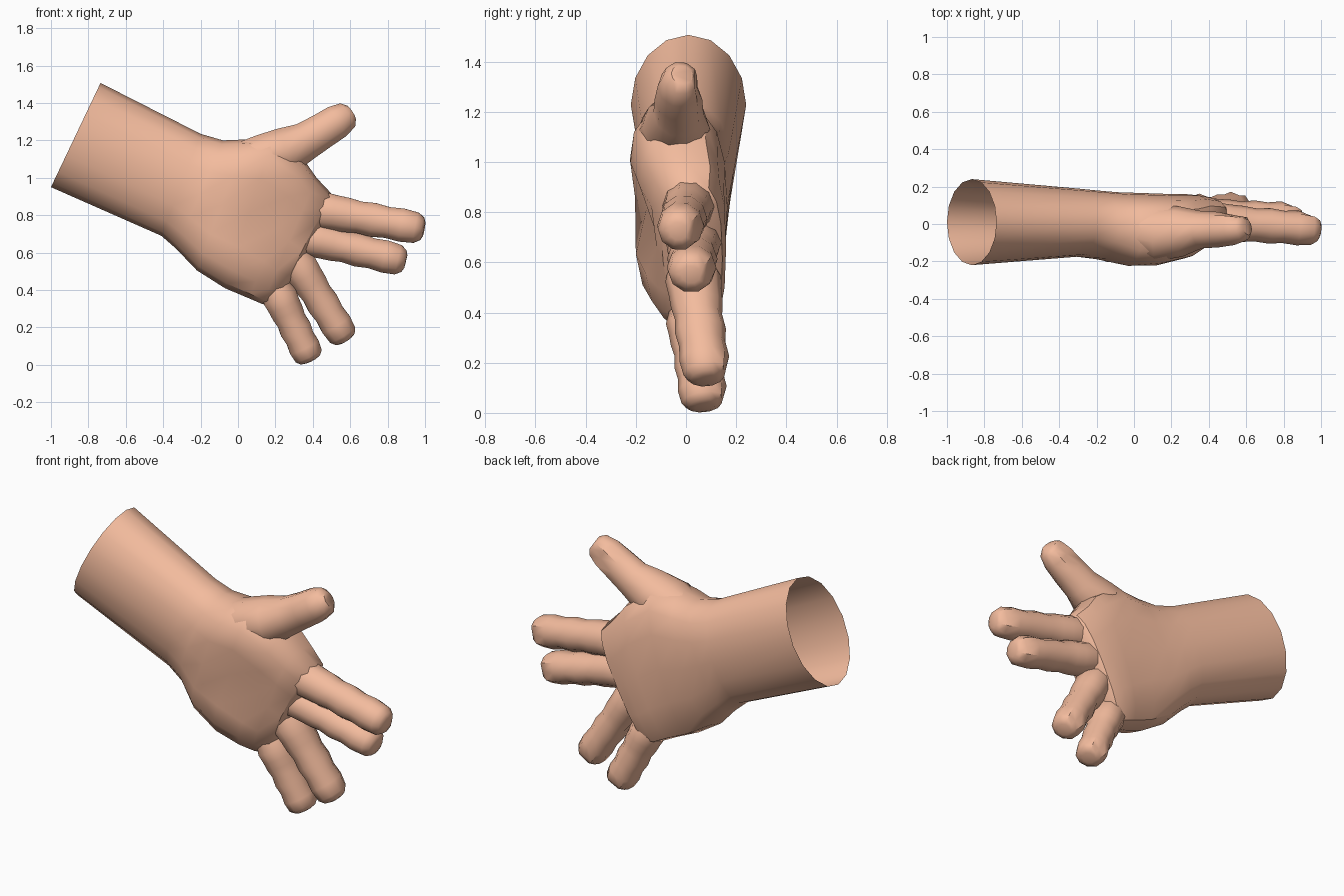
import bpy, bmesh
from math import sin, cos, pi, copysign
from mathutils import Vector

if "Cube" in bpy.data.objects:
    bpy.data.objects.remove(bpy.data.objects["Cube"])

skin = bpy.data.materials.new("skin")
skin.diffuse_color = (0.90, 0.50, 0.34, 1)
skin.use_nodes = True
skin.node_tree.nodes["Principled BSDF"].inputs["Base Color"].default_value = skin.diffuse_color


def loft(name, rings, cap_start=False):
    """Skin a list of equal-sized rings; the far end is always closed."""
    bm = bmesh.new()
    vs = [[bm.verts.new(p) for p in r] for r in rings]
    n = len(vs[0])
    for a, b in zip(vs, vs[1:]):
        for i in range(n):
            j = (i + 1) % n
            bm.faces.new((a[i], a[j], b[j], b[i]))
    bm.faces.new(vs[-1])
    if cap_start:
        bm.faces.new(vs[0][::-1])
    bmesh.ops.recalc_face_normals(bm, faces=bm.faces)
    me = bpy.data.meshes.new(name)
    bm.to_mesh(me)
    bm.free()
    me.materials.append(skin)
    ob = bpy.data.objects.new(name, me)
    bpy.context.collection.objects.link(ob)
    bpy.ops.object.select_all(action='DESELECT')
    ob.select_set(True)
    bpy.context.view_layer.objects.active = ob
    bpy.ops.object.shade_smooth_by_angle(angle=0.7)
    return ob


def slab_ring(top, bot, yf, yb, power, hollow, n=16):
    """Cross-section of arm or palm between a top and a bottom edge point."""
    pts = []
    for i in range(n):
        t = 2 * pi * i / n
        s = copysign(abs(cos(t)) ** (0.5 + power / 2), cos(t))
        d = copysign(abs(sin(t)) ** power, sin(t))
        mid, half = (yf + yb) / 2, (yb - yf) / 2
        k = (1 + s) / 2
        y = mid + half * d
        if d < 0:
            y += hollow * max(0, 1 - (2 * s) ** 2)
        if power < 0.85:
            y += 0.05 * (1 - k) ** 2 * (1 - d) / 2
        pts.append((bot[0] + (top[0] - bot[0]) * k, y, bot[1] + (top[1] - bot[1]) * k))
    return pts


# forearm, wrist and palm: top edge, bottom edge, front y, back y, squareness, palm hollow
stations = [
    ((-0.735, 1.507), (-1.00, 0.95), -0.22, 0.24, 1.0, 0),
    ((-0.20, 1.235), (-0.41, 0.69), -0.175, 0.19, 0.9, 0),
    ((-0.08, 1.20), (-0.33, 0.62), -0.20, 0.18, 0.8, 0),
    ((0.04, 1.205), (-0.22, 0.505), -0.245, 0.17, 0.7, 0.03),
    ((0.19, 1.22), (-0.07, 0.41), -0.25, 0.165, 0.65, 0.08),
    ((0.35, 1.10), (0.06, 0.355), -0.205, 0.16, 0.6, 0.07),
    ((0.42, 1.00), (0.13, 0.325), -0.15, 0.16, 0.55, 0.02),
    ((0.50, 0.915), (0.19, 0.315), -0.105, 0.145, 0.6, 0),
    ((0.51, 0.865), (0.23, 0.355), -0.05, 0.10, 0.7, 0),
]
loft("forearm_and_palm", [slab_ring(*s) for s in stations])


def tube_rings(path, n=10, nail=()):
    """Rings across a path of (centre, width radius, depth radius)."""
    rings = []
    for k, (c, rw, rd) in enumerate(path):
        a = path[max(k - 1, 0)][0]
        b = path[min(k + 1, len(path) - 1)][0]
        d = (b - a).normalized()
        side = d.cross(Vector((0, 1, 0))).normalized()
        deep = side.cross(d).normalized()
        if deep.y < 0:
            deep = -deep
        ring = []
        for i in range(n):
            t = 2 * pi * (i + 0.5) / n
            v = sin(t)
            if k in nail:
                v = min(v, 0.78)
            ring.append(c + side * rw * cos(t) + deep * rd * v)
        rings.append(ring)
    return rings


# fingers: flared root, swelling at each pad, narrowing at each joint
profile = [(-0.22, 0.85), (-0.02, 1.12), (0.12, 1.06), (0.24, 1.04), (0.36, 0.95),
           (0.50, 1.02), (0.64, 0.93), (0.78, 1.0), (0.92, 0.92), (0.98, 0.68), (1.0, 0.40)]
fingers = [
    ("index_finger", (0.45, 0.01, 0.825), (0.995, -0.03, 0.725), 0.094, 0.093),
    ("middle_finger", (0.39, 0.03, 0.675), (0.897, 0.02, 0.552), 0.092, 0.099),
    ("ring_finger", (0.33, 0.03, 0.525), (0.578, 0.085, 0.13), 0.090, 0.100),
    ("little_finger", (0.225, 0.03, 0.36), (0.39, 0.075, 0.022), 0.088, 0.098),
]
for name, base, tip, rw, rd in fingers:
    base, tip = Vector(base), Vector(tip)
    path = [(base.lerp(tip, f), rw * s, rd * s) for f, s in profile]
    loft(name, tube_rings(path, nail=(8, 9)), True)

# thumb with its fleshy base
thumb = [
    ((-0.05, -0.03, 1.09), 0.08, 0.10), ((0.12, -0.05, 1.11), 0.125, 0.15),
    ((0.25, -0.04, 1.14), 0.135, 0.135), ((0.36, -0.03, 1.195), 0.108, 0.10),
    ((0.45, -0.03, 1.25), 0.100, 0.095), ((0.53, -0.025, 1.30), 0.096, 0.088),
    ((0.585, -0.02, 1.335), 0.077, 0.072), ((0.605, -0.015, 1.348), 0.045, 0.045),
]
loft("thumb", tube_rings([(Vector(c), w, d) for c, w, d in thumb], nail=(5, 6)), True)
